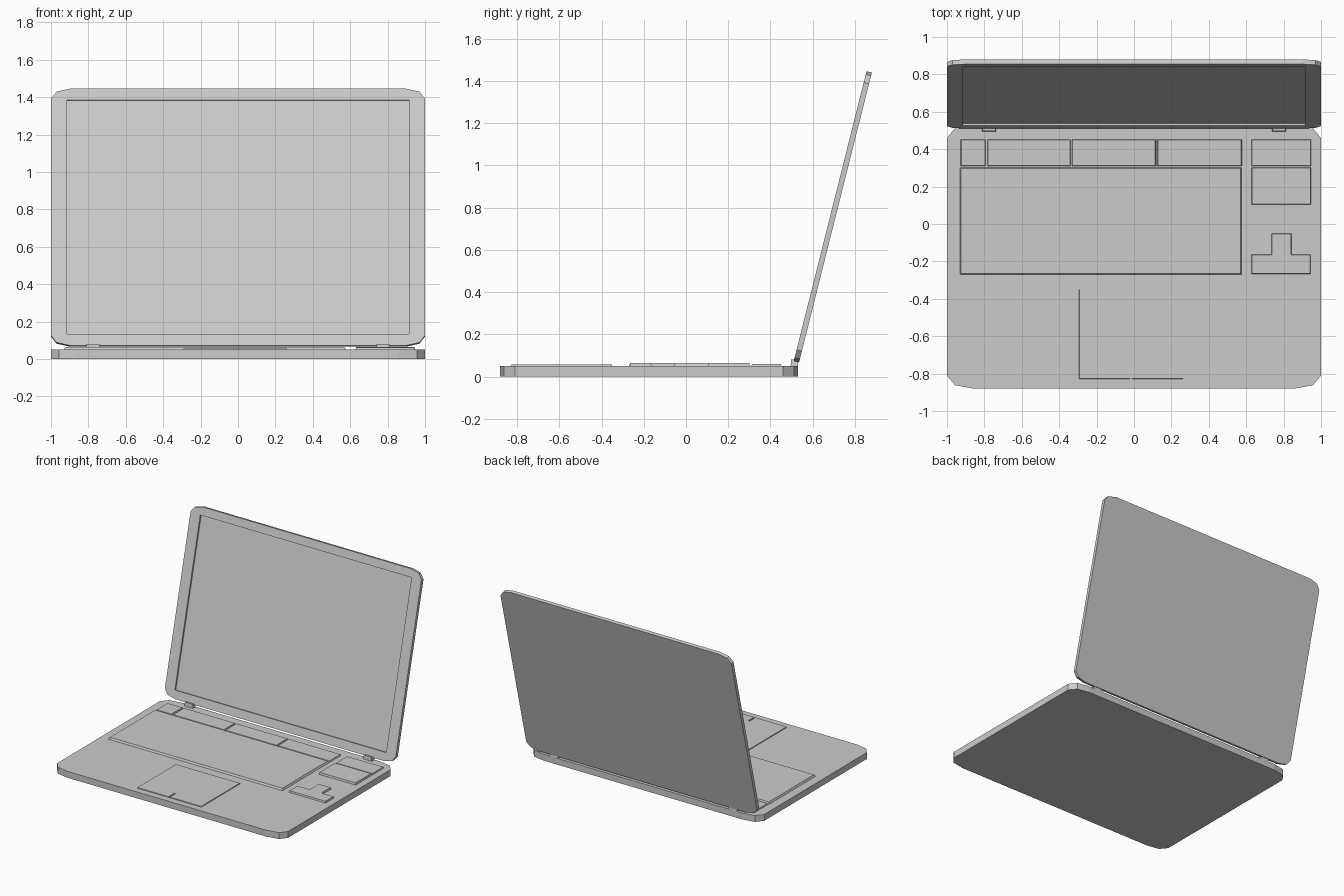
import bpy, bmesh, math
from mathutils import Matrix

if "Cube" in bpy.data.objects:
    bpy.data.objects.remove(bpy.data.objects["Cube"])


def prism(name, pts, z0, z1, taper=0.0):
    """Extrude a counter-clockwise outline; taper pulls the top edge inwards."""
    bm = bmesh.new()
    n = len(pts)
    bottom = [bm.verts.new((x, y, z0)) for x, y in pts]
    top = []
    for i, (x, y) in enumerate(pts):
        (px, py), (qx, qy) = pts[i - 1], pts[(i + 1) % n]
        d1 = math.hypot(x - px, y - py)
        d2 = math.hypot(qx - x, qy - y)
        nx = -(y - py) / d1 - (qy - y) / d2
        ny = (x - px) / d1 + (qx - x) / d2
        top.append(bm.verts.new((x + nx * taper, y + ny * taper, z1)))
    bm.faces.new(bottom[::-1])
    bm.faces.new(top)
    for i in range(n):
        j = (i + 1) % n
        bm.faces.new((bottom[i], bottom[j], top[j], top[i]))
    bmesh.ops.recalc_face_normals(bm, faces=bm.faces)
    me = bpy.data.meshes.new(name)
    bm.to_mesh(me)
    bm.free()
    ob = bpy.data.objects.new(name, me)
    bpy.context.collection.objects.link(ob)
    return ob


def rect(x0, x1, y0, y1):
    return [(x0, y0), (x1, y0), (x1, y1), (x0, y1)]


def rounded(x0, x1, y0, y1, corner):
    """Rectangle with faceted corners, corner = offsets from the side to the end."""
    c, r = corner, corner[::-1]
    return ([(x0 + a, y0 + b) for a, b in c] + [(x1 - a, y0 + b) for a, b in r]
            + [(x1 - a, y1 - b) for a, b in c] + [(x0 + a, y1 - b) for a, b in r])


# Base slab
prism("base", rounded(-1, 1, -0.88, 0.53, [(0, 0.07), (0.043, 0.018), (0.14, 0)]), 0, 0.05)

# Lid with recessed screen, modelled flat and then tilted upright
lid = prism("lid", rounded(-1, 1, 0, 1.415, [(0, 0.055), (0.03, 0.016), (0.1, 0)]), -0.026, 0)
cutter = prism("screen_cutter", rect(-0.915, 0.915, 0.064, 1.353), -0.013, 0.05)
cutter.hide_render = True
mod = lid.modifiers.new("screen_recess", 'BOOLEAN')
mod.operation = 'DIFFERENCE'
mod.solver = 'EXACT'
mod.object = cutter
bpy.context.view_layer.objects.active = lid
bpy.ops.object.modifier_apply(modifier=mod.name)
bpy.data.objects.remove(cutter)
lid.data.transform(Matrix.Translation((0, 0.51, 0.073)) @ Matrix.Rotation(math.radians(75.9), 4, 'X'))

# Hinges
for side, x in (("left", -0.775), ("right", 0.775)):
    prism(side + "_hinge", rect(x - 0.037, x + 0.037, 0.495, 0.53), 0.045, 0.08, 0.003)

# Key blocks: main field, function row, navigation keys
Z = 0.048
prism("main_keys", rect(-0.932, 0.577, -0.272, 0.304), Z, 0.065, 0.008)
for i, (a, b) in enumerate([(-0.927, -0.793), (-0.785, -0.338), (-0.332, 0.117), (0.123, 0.577)]):
    prism(f"function_keys_{i}", rect(a, b, 0.309, 0.452), Z, 0.06, 0.004)
prism("navigation_keys_upper", rect(0.628, 0.947, 0.309, 0.452), Z, 0.06, 0.004)
prism("navigation_keys_lower", rect(0.628, 0.947, 0.103, 0.303), Z, 0.065, 0.004)

# Arrow keys, inverted T
prism("arrow_keys", [(0.628, -0.267), (0.945, -0.267), (0.945, -0.163), (0.842, -0.163),
                     (0.842, -0.05), (0.735, -0.05), (0.735, -0.163), (0.628, -0.163)], Z, 0.063, 0.003)

# Touchpad with a slot between its two buttons
prism("touchpad", [(-0.293, -0.828), (-0.021, -0.828), (-0.021, -0.755), (-0.012, -0.755),
                   (-0.012, -0.828), (0.262, -0.828), (0.262, -0.35), (-0.293, -0.35)], Z, 0.056, 0.001)
